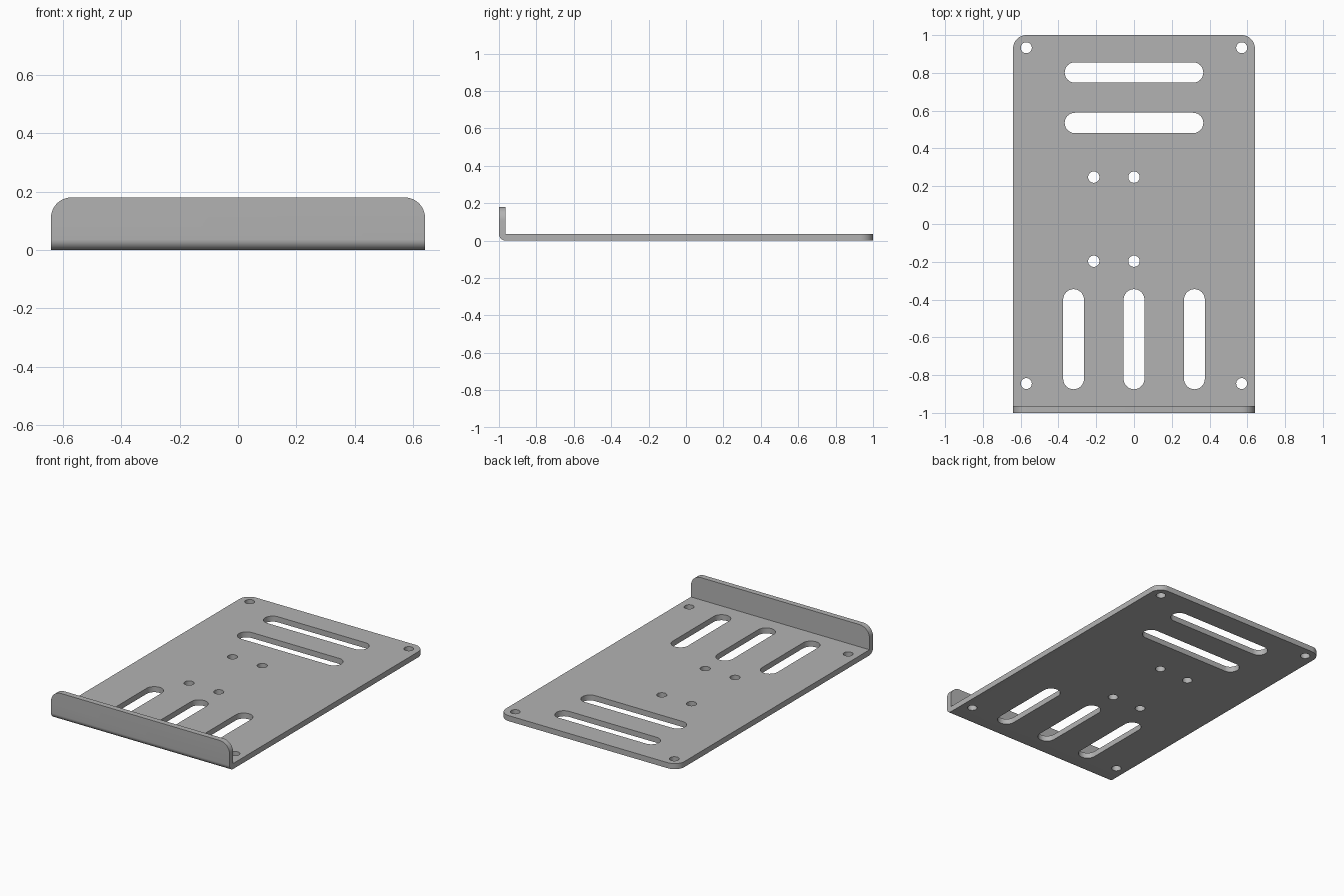
import bpy, bmesh, math
from mathutils import Vector

if "Cube" in bpy.data.objects:
    bpy.data.objects.remove(bpy.data.objects["Cube"], do_unlink=True)

HALF_W, THICK, HEIGHT, CORNER = 0.64, 0.036, 0.18, 0.07

steel = bpy.data.materials.new("grey_steel")
steel.use_nodes = True
grey = (0.45, 0.45, 0.45, 1)
steel.diffuse_color = grey
steel.node_tree.nodes["Principled BSDF"].inputs["Base Color"].default_value = grey


def arc(cx, cy, r, start, end, steps):
    return [(cx + r * math.cos(math.radians(start + (end - start) * i / steps)),
             cy + r * math.sin(math.radians(start + (end - start) * i / steps)))
            for i in range(steps + 1)]


def add_prism(bm, points, offset):
    """Extrude a closed outline along an offset."""
    face = bm.faces.new([bm.verts.new(p) for p in points])
    extruded = bmesh.ops.extrude_face_region(bm, geom=[face])["geom"]
    verts = [g for g in extruded if isinstance(g, bmesh.types.BMVert)]
    bmesh.ops.translate(bm, verts=verts, vec=Vector(offset))


def make_object(name, bm):
    bmesh.ops.recalc_face_normals(bm, faces=bm.faces[:])
    mesh = bpy.data.meshes.new(name)
    bm.to_mesh(mesh)
    bm.free()
    mesh.materials.append(steel)
    obj = bpy.data.objects.new(name, mesh)
    bpy.context.collection.objects.link(obj)
    return obj


# Bent sheet: L profile with a rounded outer bend, extruded across the width
profile = [(1, 0), (1, THICK), (THICK - 1, THICK), (THICK - 1, HEIGHT), (-1, HEIGHT)]
profile += arc(THICK - 1, THICK, THICK, 180, 270, 10)
bm = bmesh.new()
add_prism(bm, [(-HALF_W, y, z) for y, z in profile], (2 * HALF_W, 0, 0))

# Rounded corners at the rear of the plate and the top of the flange
corners = [e for e in bm.edges
           if all(v.co.y > 0.99 for v in e.verts) and abs(e.verts[0].co.x - e.verts[1].co.x) < 0.01
           or all(v.co.z > HEIGHT - 0.001 for v in e.verts) and abs(e.verts[0].co.x - e.verts[1].co.x) < 0.01]
bmesh.ops.bevel(bm, geom=corners, offset=CORNER, segments=10, profile=0.5, affect='EDGES')
plate = make_object("bent_mounting_plate", bm)

# Cutters for the round holes and slots
bm = bmesh.new()


def add_slot(x, y, r, half_x=0, half_y=0):
    if half_x:
        outline = arc(x + half_x, y, r, -90, 90, 16) + arc(x - half_x, y, r, 90, 270, 16)
    elif half_y:
        outline = arc(x, y + half_y, r, 0, 180, 16) + arc(x, y - half_y, r, 180, 360, 16)
    else:
        outline = arc(x, y, r, 0, 360, 32)[:-1]
    add_prism(bm, [(px, py, -0.05) for px, py in outline], (0, 0, 0.15))


for y in (0.933, -0.845):
    for x in (-0.57, 0.57):
        add_slot(x, y, 0.029)
for y in (0.248, -0.197):
    for x in (-0.213, 0):
        add_slot(x, y, 0.03)
for y in (0.802, 0.535):
    add_slot(0, y, 0.054, half_x=0.313)
for x in (-0.32, 0, 0.32):
    add_slot(x, -0.61, 0.055, half_y=0.21)
cutter = make_object("hole_cutter", bm)
cutter.hide_render = True

# Cut the openings, then drop the cutter
cut = plate.modifiers.new("openings", 'BOOLEAN')
cut.operation, cut.solver, cut.object = 'DIFFERENCE', 'EXACT', cutter
bpy.ops.object.select_all(action='DESELECT')
plate.select_set(True)
bpy.context.view_layer.objects.active = plate
bpy.ops.object.modifier_apply(modifier=cut.name)
bpy.data.objects.remove(cutter, do_unlink=True)
bpy.ops.object.shade_smooth_by_angle(angle=math.radians(30))
